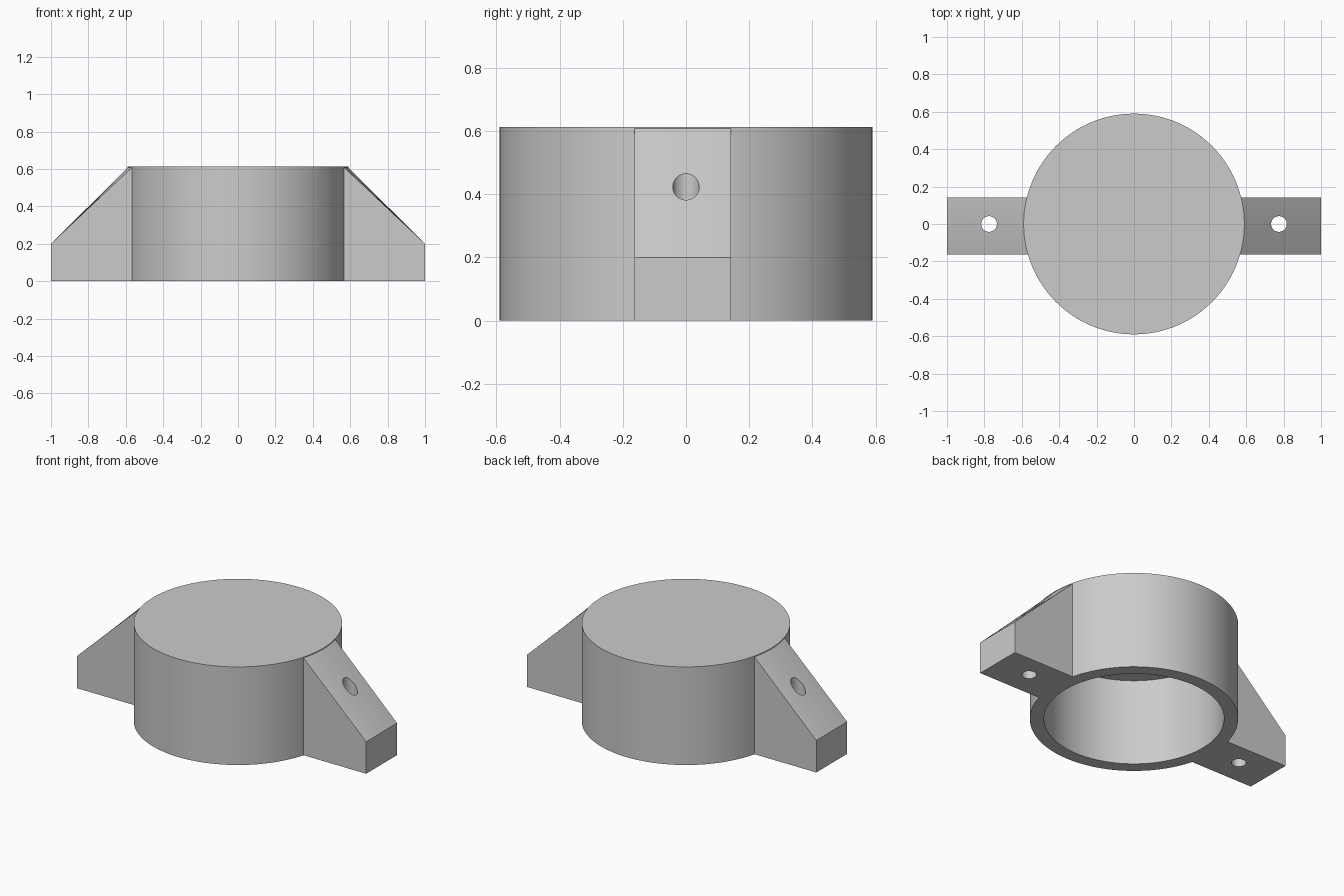
import bpy
import bmesh
import math

cube = bpy.data.objects.get("Cube")
if cube:
    bpy.data.objects.remove(cube, do_unlink=True)

RADIUS, BORE, HEIGHT, ROOF = 0.59, 0.51, 0.613, 0.07
ARM_FRONT, ARM_BACK, ARM_END, LIP = -0.163, 0.142, 1.0, 0.2
HOLE_X, HOLE_R = 0.775, 0.042

grey = bpy.data.materials.new("plain grey")
grey.use_nodes = True
grey.diffuse_color = (0.6, 0.6, 0.6, 1)
grey.node_tree.nodes["Principled BSDF"].inputs["Base Color"].default_value = (0.6, 0.6, 0.6, 1)


def cylinder(name, radius, bottom, top, x=0, sides=128):
    bpy.ops.mesh.primitive_cylinder_add(
        vertices=sides, radius=radius, depth=top - bottom,
        location=(x, 0, (bottom + top) / 2))
    obj = bpy.context.object
    obj.name = name
    return obj


def activate(obj):
    bpy.ops.object.select_all(action="DESELECT")
    obj.select_set(True)
    bpy.context.view_layer.objects.active = obj


def cut(obj, cutter):
    mod = obj.modifiers.new("cut", "BOOLEAN")
    mod.operation = "DIFFERENCE"
    mod.solver = "EXACT"
    mod.object = cutter
    activate(obj)
    bpy.ops.object.modifier_apply(modifier=mod.name)
    bpy.data.objects.remove(cutter, do_unlink=True)


def finish(obj):
    obj.data.materials.clear()
    obj.data.materials.append(grey)
    activate(obj)
    bpy.ops.object.shade_smooth_by_angle(angle=math.radians(30))


def arm(name, side, steps=16):
    """Sloping bracket: straight outer lip lofted to the curve of the drum."""
    bm = bmesh.new()
    rings = []
    for i in range(steps + 1):
        y = ARM_FRONT + (ARM_BACK - ARM_FRONT) * i / steps
        inner = math.sqrt((RADIUS - 0.004) ** 2 - y * y)
        section = [(inner, 0), (ARM_END, 0), (ARM_END, LIP), (inner, HEIGHT - 0.001)]
        rings.append([bm.verts.new((side * x, y, z)) for x, z in section])
    for a, b in zip(rings, rings[1:]):
        for k in range(4):
            n = (k + 1) % 4
            bm.faces.new((a[k], a[n], b[n], b[k]))
    bm.faces.new(rings[0])
    bm.faces.new(rings[-1])
    bmesh.ops.recalc_face_normals(bm, faces=bm.faces)
    mesh = bpy.data.meshes.new(name)
    bm.to_mesh(mesh)
    bm.free()
    obj = bpy.data.objects.new(name, mesh)
    bpy.context.collection.objects.link(obj)
    # Vertical screw hole
    cut(obj, cylinder("hole_cutter", HOLE_R, -0.1, HEIGHT + 0.1, side * HOLE_X, 32))
    finish(obj)


# Hollow drum, closed on top and open below
drum = cylinder("drum", RADIUS, 0, HEIGHT)
cut(drum, cylinder("bore_cutter", BORE, -0.2, HEIGHT - ROOF))
finish(drum)

# Mounting arms
arm("left_arm", 1)
arm("right_arm", -1)
